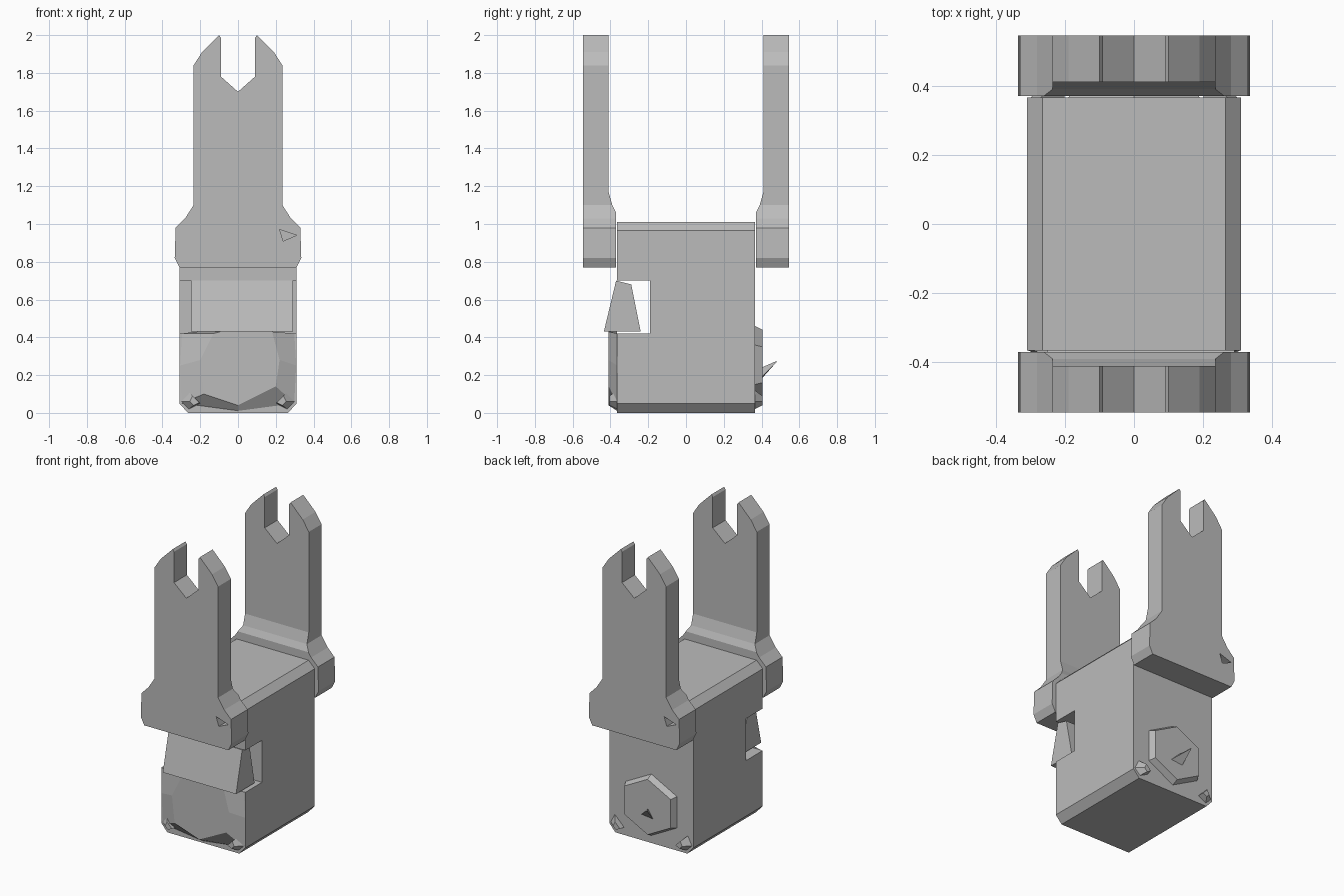
import bpy, bmesh
from math import pi
from mathutils import Matrix

if "Cube" in bpy.data.objects:
    bpy.data.objects.remove(bpy.data.objects["Cube"])

GREY = (0.5, 0.5, 0.5, 1)
grey = bpy.data.materials.new("plain grey")
grey.use_nodes = True
grey.diffuse_color = GREY
grey.node_tree.nodes["Principled BSDF"].inputs["Base Color"].default_value = GREY


def loft(name, first, second):
    """Solid between two matching rings of 3D points."""
    bm = bmesh.new()
    a = [bm.verts.new(p) for p in first]
    b = [bm.verts.new(p) for p in second]
    bm.faces.new(a)
    bm.faces.new(b[::-1])
    for i in range(len(a)):
        j = (i + 1) % len(a)
        bm.faces.new((a[i], b[i], b[j], a[j]))
    bmesh.ops.recalc_face_normals(bm, faces=bm.faces)
    mesh = bpy.data.meshes.new(name)
    bm.to_mesh(mesh)
    bm.free()
    mesh.materials.append(grey)
    obj = bpy.data.objects.new(name, mesh)
    bpy.context.collection.objects.link(obj)
    return obj


def slab_y(name, outline, y0, y1):
    """Outline in x, z pushed along y."""
    return loft(name, [(x, y0, z) for x, z in outline], [(x, y1, z) for x, z in outline])


def slab_x(name, outline, x0, x1):
    """Outline in y, z pushed along x."""
    return loft(name, [(x0, y, z) for y, z in outline], [(x1, y, z) for y, z in outline])


def cut(obj, cutter):
    mod = obj.modifiers.new("cut", "BOOLEAN")
    mod.operation = "DIFFERENCE"
    mod.solver = "EXACT"
    mod.object = cutter
    bpy.context.view_layer.objects.active = obj
    bpy.ops.object.modifier_apply(modifier=mod.name)
    bpy.data.objects.remove(cutter)


def mirrored(half):
    return half + [(-x, z) for x, z in reversed(half) if x]


def turned(obj, name):
    """Copy turned half way round the vertical axis."""
    copy = obj.copy()
    copy.data = obj.data.copy()
    copy.data.transform(Matrix.Rotation(pi, 4, "Z"))
    copy.name = copy.data.name = name
    bpy.context.collection.objects.link(copy)


# Body block with chamfered long edges and a pocket behind the front band
body = slab_y("body", mirrored([(0.265, 0), (0.31, 0.05), (0.31, 0.965), (0.265, 1.01)]),
              -0.365, 0.365)
cut(body, slab_x("pocket_cutter", [(-0.5, 0.42), (-0.19, 0.42), (-0.19, 0.7), (-0.5, 0.7)],
                 -0.4, 0.4))

# Leaning band in the pocket
band = [(-0.37, 0.7), (-0.29, 0.68), (-0.24, 0.43), (-0.435, 0.43)]
slab_x("front_band", band, -0.25, 0.29)

# Faceted boss on the front
boss_rim = [(-0.3, 0.42), (0, 0.44), (0.3, 0.42), (0.31, 0.25),
            (0.3, 0.05), (0, 0.01), (-0.3, 0.05), (-0.31, 0.25)]
boss_face = [(-0.13, 0.42), (0, 0.455), (0.18, 0.43), (0.22, 0.28),
             (0.2, 0.14), (0, 0.04), (-0.18, 0.1), (-0.2, 0.28)]
loft("front_boss", [(x, -0.364, z) for x, z in boss_rim],
     [(x, -0.41, z) for x, z in boss_face])

# Six-sided boss on the back with a small spike
hexagon = [(0, 0.46), (0.19, 0.36), (0.19, 0.15), (0, 0.05), (-0.19, 0.15), (-0.19, 0.36)]
loft("back_boss", [(x, 0.364, z) for x, z in hexagon],
     [(x * 0.9, 0.405, 0.255 + (z - 0.255) * 0.9) for x, z in hexagon])
loft("back_spike", [(0.05, 0.4, 0.19), (-0.04, 0.4, 0.18), (0, 0.4, 0.24)],
     [(-0.045, 0.48, 0.27), (-0.05, 0.48, 0.27), (-0.047, 0.48, 0.275)])

# Small nubs at the lower corners of both ends
for end, y in (("front", -0.364), ("back", 0.364)):
    for side, s in (("left", 1), ("right", -1)):
        foot = [(0.2, 0.05), (0.26, 0.02), (0.3, 0.06), (0.27, 0.12)]
        loft(f"{end}_{side}_nub", [(s * x, y, z) for x, z in foot],
             [(s * (0.23 + (x - 0.25) * 0.5), y * 1.11, 0.06 + (z - 0.06) * 0.5)
              for x, z in foot])

# Forked upright with wide ears at the base
fork = mirrored([(0.31, 0.77), (0.335, 0.82), (0.33, 0.98), (0.28, 1.03), (0.235, 1.1),
                 (0.235, 1.84), (0.19, 1.91), (0.1, 2.0), (0.09, 1.985), (0.09, 1.78),
                 (0, 1.7)])
upright = slab_y("front_upright", fork, -0.545, -0.37)
cut(upright, slab_x("step_cutter", [(-0.36, 1.02), (-0.37, 1.06), (-0.39, 1.1), (-0.41, 1.17),
                                    (-0.41, 2.1), (-0.36, 2.1)], -0.4, 0.4))
cut(upright, slab_y("dimple_cutter", [(0.22, 0.97), (0.24, 0.91), (0.31, 0.94)], -0.6, -0.48))
turned(upright, "back_upright")
